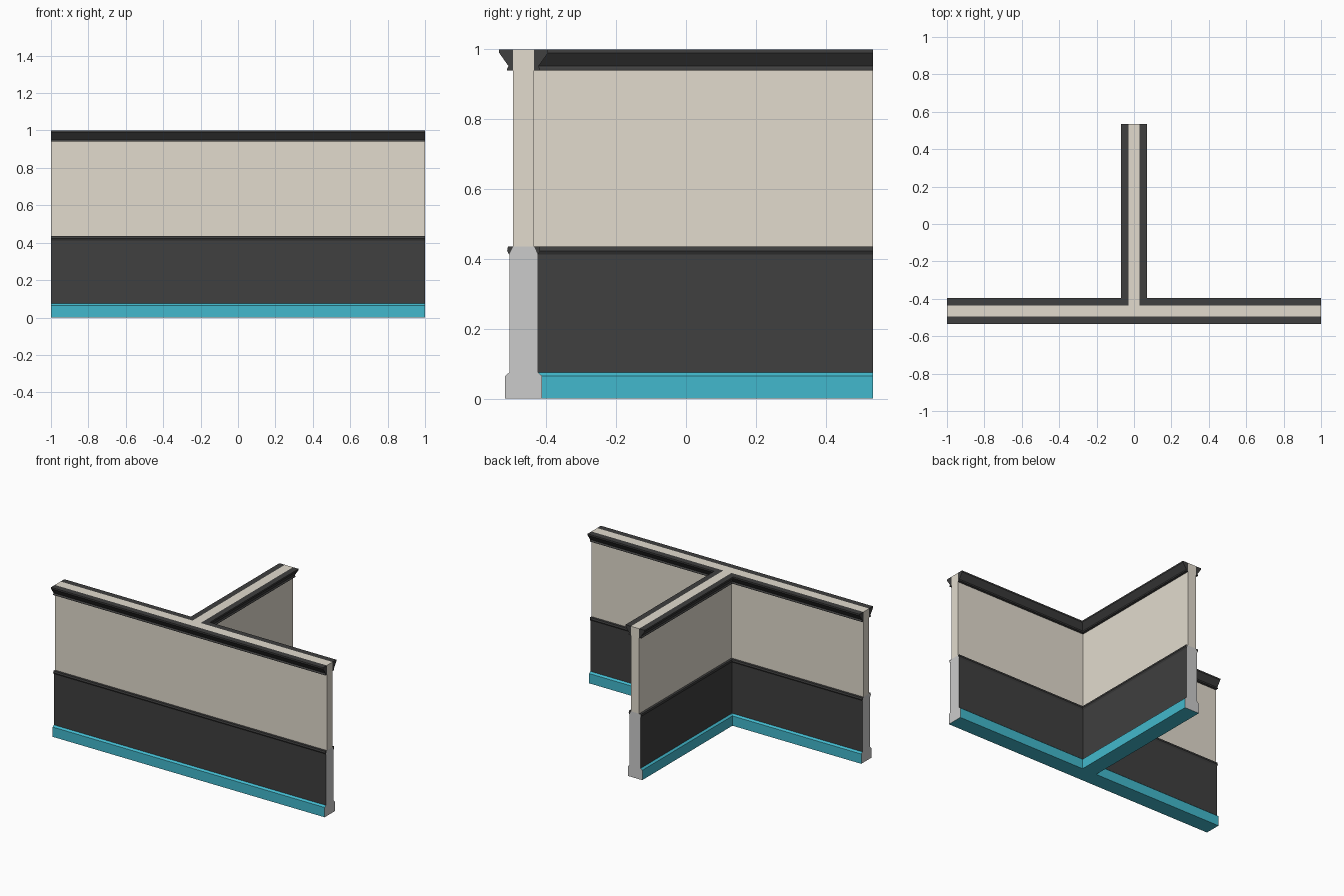
import bpy

if "Cube" in bpy.data.objects:
    bpy.data.objects.remove(bpy.data.objects["Cube"])

YC, YMAX = -0.465, 0.535   # centre line of the cross wall, free end of the stem


def material(name, rgb):
    m = bpy.data.materials.new(name)
    m.diffuse_color = (*rgb, 1)
    m.use_nodes = True
    m.node_tree.nodes["Principled BSDF"].inputs["Base Color"].default_value = m.diffuse_color
    return m


beige = material("beige_paint", (0.76, 0.71, 0.615))
black = material("black_trim", (0.05, 0.05, 0.05))
teal = material("teal_base", (0.055, 0.485, 0.61))


def paths(d):
    """The three wall faces of the T plan, offset d from the centre line."""
    f, b = YC - d, YC + d
    return [[(-1, f), (1, f)],
            [(1, b), (d, b), (d, YMAX)],
            [(-d, YMAX), (-d, b), (-1, b)]]


def make(name, verts, faces, mat=None):
    me = bpy.data.meshes.new(name)
    me.from_pydata(verts, [], faces)
    ob = bpy.data.objects.new(name, me)
    bpy.context.collection.objects.link(ob)
    if mat:
        me.materials.append(mat)


def sweep(name, profile, mat, capped=False):
    """Run a (half width, height) profile along all three faces, mitred."""
    verts, faces = [], []
    n = len(profile)
    for k in range(3):
        start = len(verts)
        count = len(paths(0.03)[k])
        for i in range(count):
            verts += [(*paths(d)[k][i], z) for d, z in profile]
        for i in range(count - 1):
            for j in range(n - 1):
                a = start + i * n + j
                faces.append((a, a + n, a + n + 1, a + 1))
        if capped:
            last = start + (count - 1) * n
            faces.append(tuple(range(start, start + n)))
            faces.append(tuple(range(last + n - 1, last - 1, -1)))
    make(name, verts, faces, mat)


def plan(name, d, z, mat, up):
    """Flat T made of a bar and a stem quad sharing the junction edge."""
    f, b = YC - d, YC + d
    v = [(-1, f, z), (1, f, z), (1, b, z), (d, b, z),
         (d, YMAX, z), (-d, YMAX, z), (-d, b, z), (-1, b, z)]
    faces = [(0, 1, 2, 3, 6, 7), (3, 4, 5, 6)]
    make(name, v, faces if up else [q[::-1] for q in faces], mat)


def ends(name, profile, mat):
    """Close the three free ends with the symmetric wall section."""
    section = [(-d, z) for d, z in reversed(profile)] + list(profile)
    n = len(section)
    verts = [(1, YC + d, z) for d, z in section]
    verts += [(-1, YC - d, z) for d, z in section]
    verts += [(-d, YMAX, z) for d, z in section]
    make(name, verts, [tuple(range(k * n, k * n + n)) for k in range(3)], mat)


base = [(0.053, 0), (0.053, 0.065), (0.041, 0.075)]
panel = [(0.041, 0.075), (0.041, 0.412)]
rail = [(0.041, 0.412), (0.047, 0.423), (0.045, 0.435), (0.03, 0.435)]
wall = [(0.03, 0.435), (0.03, 1)]
crown = [(0.03, 0.94), (0.047, 0.94), (0.047, 0.945), (0.043, 0.952),
         (0.07, 0.99), (0.07, 1), (0.03, 1)]

# Bands from the floor up
sweep("baseboard", base, teal)
sweep("lower_panel", panel, black)
sweep("chair_rail", rail, black, capped=True)
sweep("upper_wall", wall, beige)
sweep("crown_moulding", crown, black, capped=True)

# Top, underside and the exposed wall ends
plan("wall_top", 0.03, 1, beige, True)
plan("wall_underside", 0.053, 0, teal, False)
ends("lower_wall_ends", base + [(0.041, 0.412), (0.041, 0.435)], None)
ends("upper_wall_ends", wall, beige)
